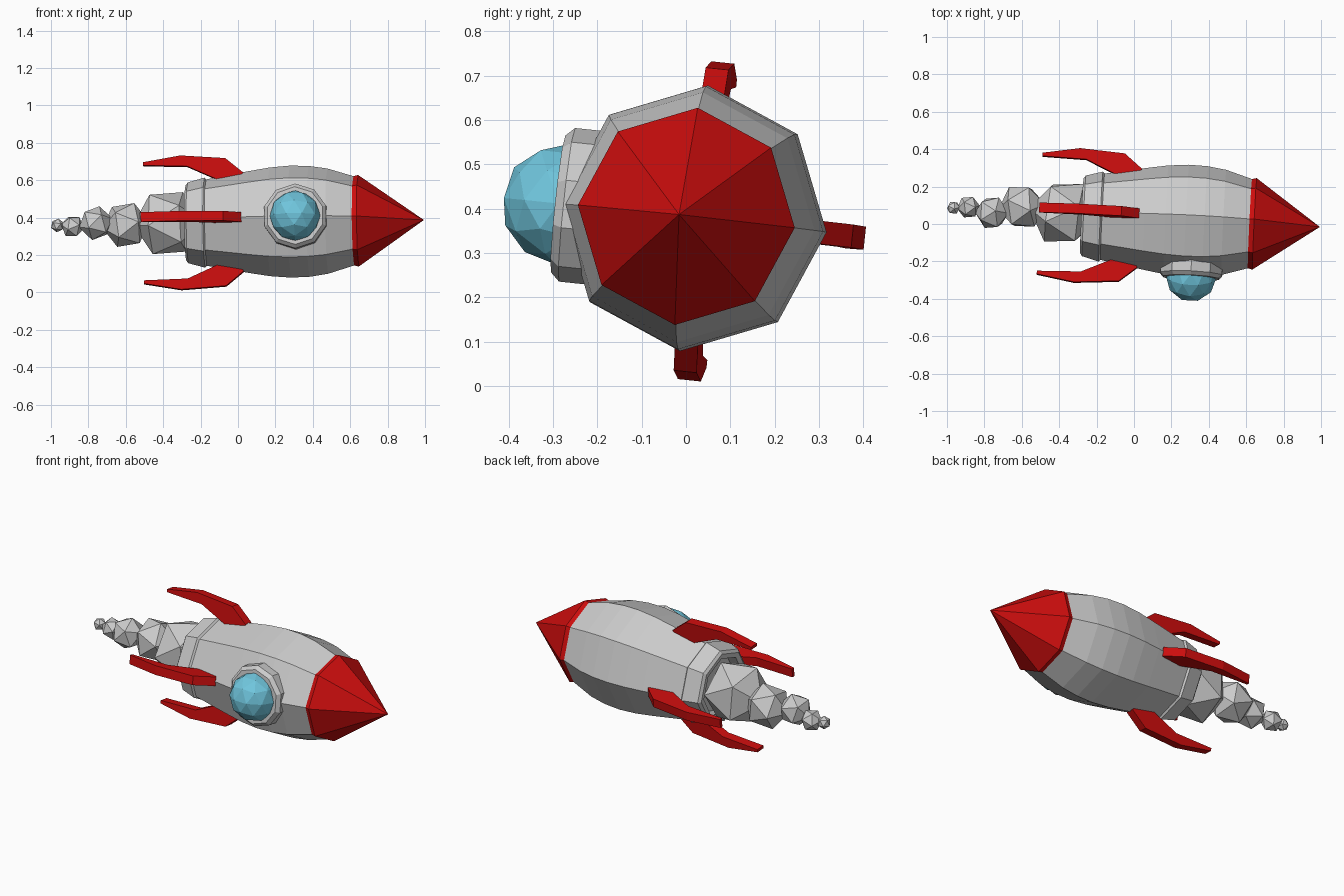
import bpy, bmesh, math, random
from mathutils import Matrix, Vector, Euler

if "Cube" in bpy.data.objects:
    bpy.data.objects.remove(bpy.data.objects["Cube"])

random.seed(4)
# Rocket axis runs along local x, slightly yawed and pitched
FRAME = Matrix.Translation((0, 0.031, 0.375)) @ Euler((0, -0.012, -0.047)).to_matrix().to_4x4()
PHASE = math.radians(84)


def material(name, color):
    m = bpy.data.materials.new(name)
    m.diffuse_color = color
    m.use_nodes = True
    m.node_tree.nodes["Principled BSDF"].inputs["Base Color"].default_value = m.diffuse_color
    return m


red = material("red_paint", (0.60, 0.004, 0.004, 1))
blue = material("blue_glass", (0.16, 0.56, 0.72, 1))


def finish(name, bm, matrix, mat=None):
    bmesh.ops.recalc_face_normals(bm, faces=bm.faces)
    me = bpy.data.meshes.new(name)
    bm.to_mesh(me)
    bm.free()
    ob = bpy.data.objects.new(name, me)
    bpy.context.collection.objects.link(ob)
    ob.matrix_world = matrix
    if mat:
        me.materials.append(mat)
    return ob


def lathe(name, profile, sides, matrix, phase=0.0, mat=None):
    """Revolve (x, radius) points around x; both ends are capped."""
    bm = bmesh.new()
    rings = []
    for x, r in profile:
        n = 1 if r == 0 else sides
        rings.append([bm.verts.new((x, r * math.cos(phase + math.tau * i / sides),
                                    r * math.sin(phase + math.tau * i / sides)))
                      for i in range(n)])
    for a, b in zip(rings, rings[1:]):
        for i in range(sides):
            j = (i + 1) % sides
            if len(b) == 1:
                bm.faces.new((a[i], a[j], b[0]))
            else:
                bm.faces.new((a[i], a[j], b[j], b[i]))
    for ring in (rings[0], rings[-1]):
        if len(ring) > 1:
            bm.faces.new(ring)
    return finish(name, bm, matrix, mat)


def ball(name, center, radius, subdiv, matrix, rot=(0, 0, 0), mat=None):
    bm = bmesh.new()
    bmesh.ops.create_icosphere(bm, subdivisions=subdiv, radius=radius)
    m = matrix @ Matrix.Translation(center) @ Euler(rot).to_matrix().to_4x4()
    return finish(name, bm, m, mat)


# Hull, rear collar and nose
lathe("hull", [(-0.17, 0.232), (-0.06, 0.252), (0.06, 0.274), (0.17, 0.292), (0.28, 0.301),
               (0.38, 0.298), (0.48, 0.283), (0.63, 0.237)], 8, FRAME, PHASE)
lathe("rear_collar", [(-0.21, 0.17), (-0.275, 0.17), (-0.28, 0.20), (-0.268, 0.217),
                      (-0.178, 0.242), (-0.165, 0.228)], 8, FRAME, PHASE)
lathe("nose_cone", [(0.615, 0.239), (0.645, 0.246), (0.995, 0)], 8, FRAME, PHASE, red)

# Four swept fins, extruded from one outline
FIN = [(-0.505, 0.326), (-0.305, 0.36), (-0.065, 0.343), (0.03, 0.265), (0.0, 0.22),
       (-0.11, 0.23), (-0.27, 0.302), (-0.505, 0.309)]
for k in range(4):
    bm = bmesh.new()
    face = bm.faces.new([bm.verts.new((x, r, -0.026)) for x, r in FIN])
    ext = bmesh.ops.extrude_face_region(bm, geom=[face])["geom"]
    bmesh.ops.translate(bm, vec=(0, 0, 0.052),
                        verts=[v for v in ext if isinstance(v, bmesh.types.BMVert)])
    turn = Matrix.Rotation(PHASE + k * math.pi / 2, 4, 'X')
    finish(f"fin_{k + 1}", bm, FRAME @ turn, red)

# Porthole: x axis of its frame points out of the hull side
side = FRAME @ Matrix.Rotation(PHASE + math.pi / 2, 4, 'X')
port = side @ Matrix.Translation((0.32, 0, 0)) @ Matrix.Rotation(math.pi / 2, 4, 'Z')
lathe("porthole_frame", [(0.20, 0.174), (0.286, 0.174), (0.306, 0.155), (0.306, 0.125),
                         (0.27, 0.115)], 10, port, math.pi / 10)
ball("porthole_glass", (0.298, 0, 0), 0.136, 2, port, mat=blue)

# Trail of shrinking smoke puffs in world coordinates
PUFFS = [(-0.375, 0.06, 0.37, 0.187), (-0.60, 0.092, 0.36, 0.127), (-0.76, 0.06, 0.37, 0.093),
         (-0.885, 0.09, 0.352, 0.062), (-0.965, 0.087, 0.358, 0.037)]
for i, (x, y, z, r) in enumerate(PUFFS):
    rot = [random.uniform(0, math.tau) for _ in range(3)]
    ball(f"smoke_puff_{i + 1}", (x, y, z), r, 1, Matrix(), rot)
